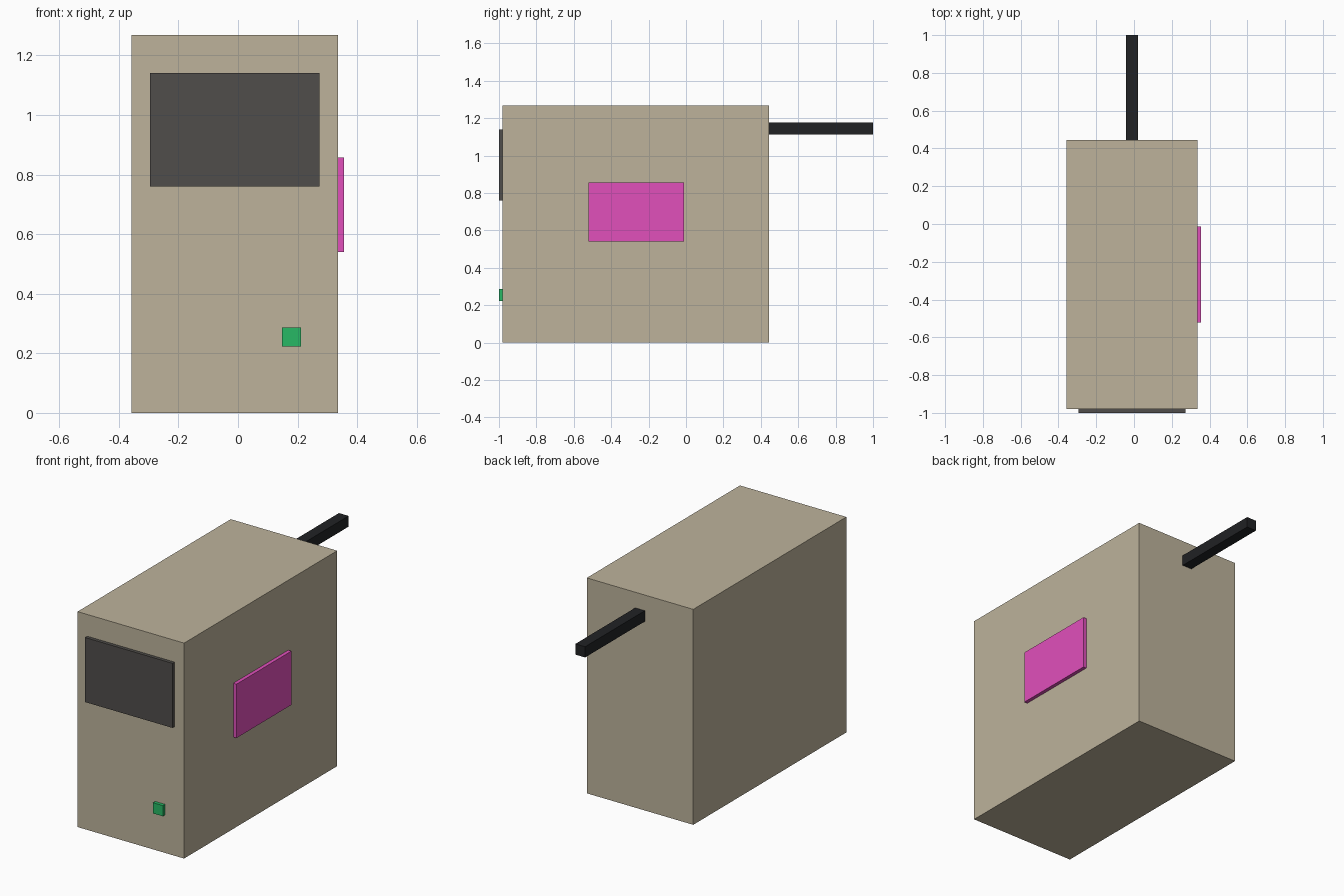
import bpy
from mathutils import Vector

if "Cube" in bpy.data.objects:
    bpy.data.objects.remove(bpy.data.objects["Cube"])


def material(name, rgb):
    m = bpy.data.materials.new(name)
    m.diffuse_color = (*rgb, 1)
    m.use_nodes = True
    m.node_tree.nodes["Principled BSDF"].inputs["Base Color"].default_value = m.diffuse_color
    return m


def box(name, lo, hi, mat):
    """Box between two opposite corners."""
    lo, hi = Vector(lo), Vector(hi)
    bpy.ops.mesh.primitive_cube_add(size=1, location=(lo + hi) / 2)
    ob = bpy.context.object
    ob.name = name
    ob.scale = hi - lo
    bpy.ops.object.transform_apply(location=False, rotation=False, scale=True)
    ob.data.materials.append(mat)
    return ob


beige = material("beige", (0.51, 0.45, 0.33))
dark = material("dark_grey", (0.08, 0.075, 0.07))
green = material("green", (0.02, 0.48, 0.13))
pink = material("pink", (0.75, 0.08, 0.50))
black = material("black", (0.015, 0.016, 0.018))

# Main housing
box("case", (-0.358, -0.98, 0), (0.335, 0.444, 1.268), beige)
# Front panel and power button
box("front_panel", (-0.295, -1.0, 0.76), (0.273, -0.98, 1.14), dark)
box("power_button", (0.147, -1.0, 0.223), (0.211, -0.98, 0.286), green)
# Sticker plate on the right side
box("side_plate", (0.335, -0.522, 0.54), (0.356, -0.012, 0.857), pink)
# Cable leaving the back
box("rear_cable", (-0.043, 0.444, 1.113), (0.02, 1.0, 1.176), black)
